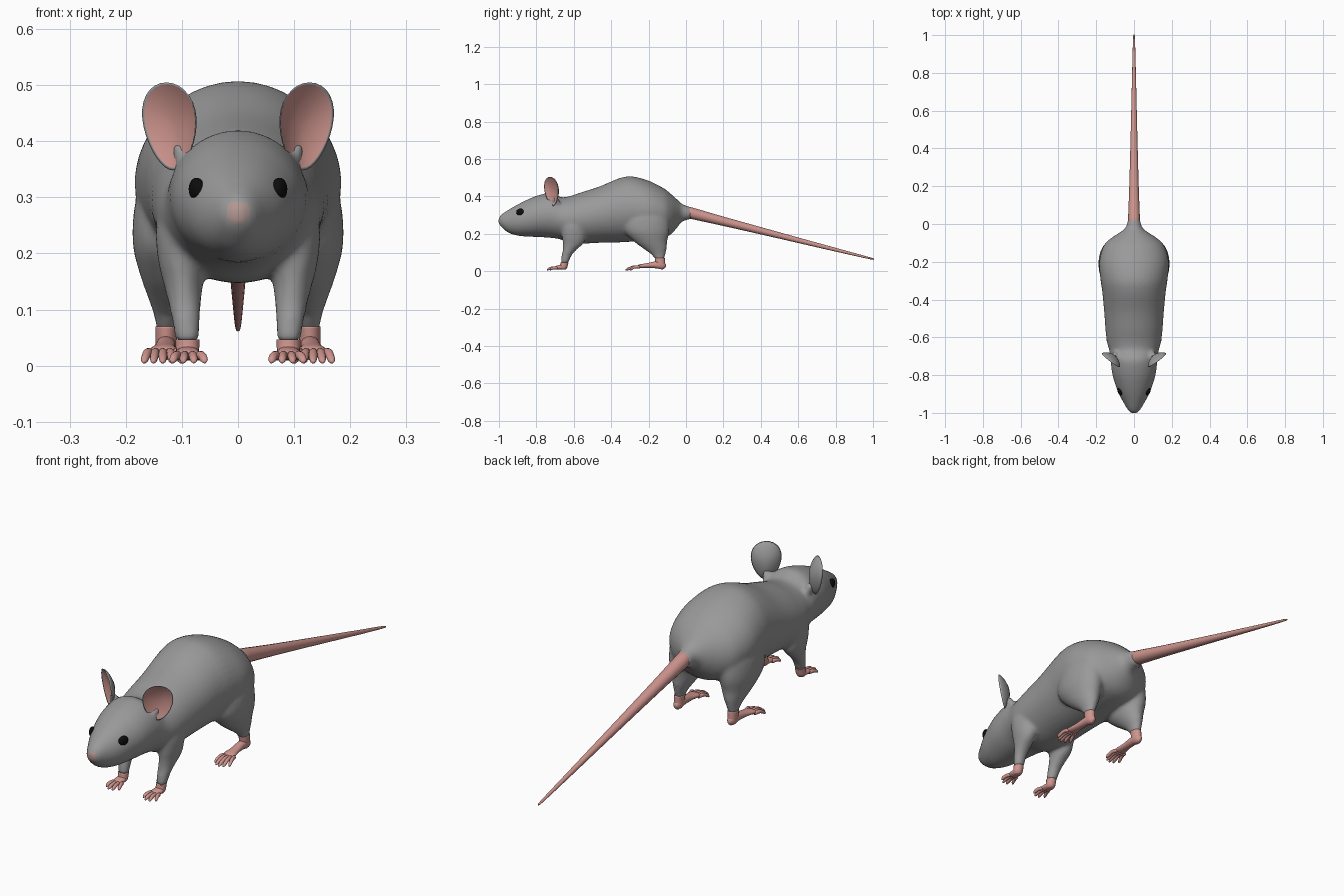
import bpy, bmesh, math
from mathutils import Vector

if "Cube" in bpy.data.objects:
    bpy.data.objects.remove(bpy.data.objects["Cube"])


def material(name, rgb):
    m = bpy.data.materials.new(name)
    m.diffuse_color = (*rgb, 1)
    m.use_nodes = True
    m.node_tree.nodes["Principled BSDF"].inputs["Base Color"].default_value = m.diffuse_color
    return m


FUR = material("grey_fur", (0.32, 0.32, 0.32))
SKIN = material("pink_skin", (0.62, 0.30, 0.27))
NOSE = material("nose_blush", (0.44, 0.31, 0.29))
EYE = material("black_eye", (0.004, 0.004, 0.004))


def smooth_path(rings, steps):
    """Catmull-Rom interpolation through the rings."""
    out = []
    for i in range(len(rings) - 1):
        p = [rings[max(0, min(len(rings) - 1, i + k))] for k in (-1, 0, 1, 2)]
        for j in range(steps):
            t = j / steps
            out.append([0.5 * (2 * b + (c - a) * t + (2 * a - 5 * b + 4 * c - d) * t * t
                               + (3 * b - a - 3 * c + d) * t ** 3) for a, b, c, d in zip(*p)])
    return out + [list(rings[-1])]


def loft(bm, rings, plane, side=1, segs=24, steps=4):
    """Skin oval rings (x, y, z, radius_x, other_radius) lying in the xz or xy plane."""
    loops = []
    for x, y, z, a, b in smooth_path(rings, steps):
        loop = []
        for k in range(segs):
            t = math.tau * k / segs
            c, s = a * math.cos(t), b * math.sin(t)
            co = (x + c, y, z + s) if plane == "xz" else (x + c, y + s, z)
            loop.append(bm.verts.new((co[0] * side, co[1], co[2])))
        loops.append(loop)
    for l0, l1 in zip(loops, loops[1:]):
        for k in range(segs):
            n = (k + 1) % segs
            bm.faces.new((l0[k], l0[n], l1[n], l1[k]))
    bm.faces.new(loops[0])
    bm.faces.new(loops[-1])


def finish(bm, name, mats):
    bmesh.ops.recalc_face_normals(bm, faces=bm.faces[:])
    me = bpy.data.meshes.new(name)
    bm.to_mesh(me)
    bm.free()
    for m in mats:
        me.materials.append(m)
    me.shade_smooth()
    ob = bpy.data.objects.new(name, me)
    bpy.context.collection.objects.link(ob)
    return ob


# Body and head: (y, bottom z, top z, half width)
body_profile = [
    (-1.003, .258, .282, .010), (-.988, .236, .303, .030), (-.95, .206, .328, .053),
    (-.90, .190, .357, .080), (-.85, .185, .382, .099), (-.79, .183, .406, .116),
    (-.72, .178, .420, .124), (-.67, .170, .396, .131), (-.62, .152, .402, .144),
    (-.56, .147, .422, .151), (-.465, .152, .452, .158), (-.36, .154, .496, .168),
    (-.29, .158, .507, .178), (-.20, .165, .484, .184), (-.12, .178, .444, .163),
    (-.08, .198, .413, .128), (-.05, .230, .386, .084), (-.02, .265, .360, .045),
    (.03, .279, .341, .031)]
front_leg = [(.09, -.60, .32, .035, .045), (.10, -.60, .25, .046, .065),
             (.10, -.60, .19, .043, .064), (.098, -.603, .15, .036, .056),
             (.095, -.622, .115, .030, .037), (.093, -.638, .085, .026, .027),
             (.09, -.65, .042, .021, .021)]
hind_leg = [(.10, -.20, .37, .045, .08), (.115, -.21, .30, .066, .115),
            (.119, -.21, .22, .069, .122), (.119, -.19, .16, .055, .090),
            (.122, -.165, .12, .038, .062), (.125, -.148, .09, .025, .038),
            (.127, -.14, .062, .018, .024)]
ear_root = [(.08, -.69, .33, .02, .03), (.096, -.695, .365, .020, .024),
            (.106, -.70, .395, .012, .016)]

bm = bmesh.new()
loft(bm, [(0, y, (lo + hi) / 2, w, (hi - lo) / 2) for y, lo, hi, w in body_profile], "xz", segs=40)
for side in (-1, 1):
    for part in (front_leg, hind_leg, ear_root):
        loft(bm, part, "xy", side)
rough = finish(bm, "fur_base", [FUR])

# Fuse the body and legs into one soft skin
rm = rough.modifiers.new("fuse", "REMESH")
rm.mode = "VOXEL"
rm.voxel_size = 0.008
sm = rough.modifiers.new("soften", "SMOOTH")
sm.factor = 0.5
sm.iterations = 8
dg = bpy.context.evaluated_depsgraph_get()
me = bpy.data.meshes.new_from_object(rough.evaluated_get(dg))
bpy.data.objects.remove(rough)
me.name = "body"
me.materials.clear()
me.materials.append(FUR)
me.materials.append(NOSE)
for p in me.polygons:
    c = p.center
    p.material_index = int(c.y < -.95 and (c - Vector((0, -1, .272))).length < .022)
me.shade_smooth()
bpy.context.collection.objects.link(bpy.data.objects.new("body", me))

# Tail
bm = bmesh.new()
loft(bm, [(0, .015, .314, .028, .028), (0, .035, .309, .031, .031), (0, .2, .267, .025, .025),
          (0, .5, .191, .017, .017), (0, .8, .115, .010, .010), (0, .985, .069, .005, .005),
          (0, 1.0, .065, .001, .001)], "xz", segs=16)
finish(bm, "tail", [SKIN])


def toes(bm, x, y, z, count, spread, fan, length, side):
    """A fan of arched toes; the middle ones reach furthest."""
    for i in range(count):
        f = 2 * i / (count - 1) - 1
        reach = length * (1 - .3 * f * f)
        x0, x1 = x + f * spread, x + f * fan
        loft(bm, [(x0, y, z, .008, .008),
                  ((x0 + x1) / 2, y - reach * .45, z + .001, .0075, .008),
                  (x0 + (x1 - x0) * .85, y - reach * .85, .012, .007, .007),
                  (x1, y - reach, .007, .003, .003)], "xz", side, 10, 3)


for side, tag in ((-1, "left"), (1, "right")):
    # Front paw: wrist, palm and toes
    bm = bmesh.new()
    loft(bm, [(.09, -.65, .047, .0215, .0215), (.09, -.652, .035, .021, .021),
              (.09, -.656, .020, .020, .021), (.09, -.658, .010, .014, .016)], "xy", side, 16)
    loft(bm, [(.09, -.638, .020, .008, .006), (.09, -.66, .022, .020, .013),
              (.089, -.69, .020, .022, .010), (.088, -.70, .018, .016, .006)], "xz", side, 16)
    toes(bm, .088, -.687, .017, 4, .017, .029, .058, side)
    finish(bm, "front_paw_" + tag, [SKIN])

    # Hind paw: ankle, long sole and toes
    bm = bmesh.new()
    loft(bm, [(.127, -.14, .070, .020, .027), (.128, -.138, .05, .019, .026),
              (.128, -.136, .03, .018, .024), (.128, -.136, .014, .011, .015)], "xy", side, 16)
    loft(bm, [(.128, -.108, .030, .006, .008), (.128, -.125, .032, .017, .022),
              (.129, -.165, .034, .018, .018), (.131, -.21, .030, .020, .013),
              (.133, -.25, .026, .026, .010), (.134, -.262, .022, .018, .006)], "xz", side, 16)
    toes(bm, .134, -.247, .022, 5, .021, .034, .076, side)
    finish(bm, "hind_paw_" + tag, [SKIN])

    # Ear: shallow egg-shaped dish, pink inside
    u = Vector((.79, .61, 0)).normalized()
    v = Vector((.2, 0, 1))
    v = (v - u * v.dot(u)).normalized()
    n = u.cross(v)
    centre = Vector((.119, -.716, .427))
    radii, segs = (.3, .6, .82, .94, 1), 32
    bm = bmesh.new()

    def ear_point(r, t, thick):
        c, s = math.cos(t), math.sin(t)
        p = centre + u * (r * .059 * c * (1 + .22 * s)) + v * (r * .079 * s)
        p += n * (.018 * (r * r - .75) - thick * math.sqrt(max(0, 1 - r * r)))
        return bm.verts.new((p.x * side, p.y, p.z))

    angles = [math.tau * k / segs for k in range(segs)]
    rim = [ear_point(1, t, 0) for t in angles]
    for thick, mat in ((0, 1), (.013, 0)):
        loops = [[ear_point(r, t, thick) for t in angles] for r in radii[:-1]] + [rim]
        hub = ear_point(0, 0, thick)
        for k in range(segs):
            m = (k + 1) % segs
            bm.faces.new((hub, loops[0][k], loops[0][m])).material_index = mat
            for i in range(len(loops) - 1):
                f = bm.faces.new((loops[i][k], loops[i + 1][k], loops[i + 1][m], loops[i][m]))
                f.material_index = mat if i < len(loops) - 2 else 0
    finish(bm, "ear_" + tag, [FUR, SKIN])

    # Eye
    bm = bmesh.new()
    bmesh.ops.create_uvsphere(bm, u_segments=20, v_segments=12, radius=1)
    for vert in bm.verts:
        p = vert.co
        vert.co = (side * (.074 + p.x * .013 + p.y * .005), -.886 + p.y * .021, .315 + p.z * .020)
    finish(bm, "eye_" + tag, [EYE])
